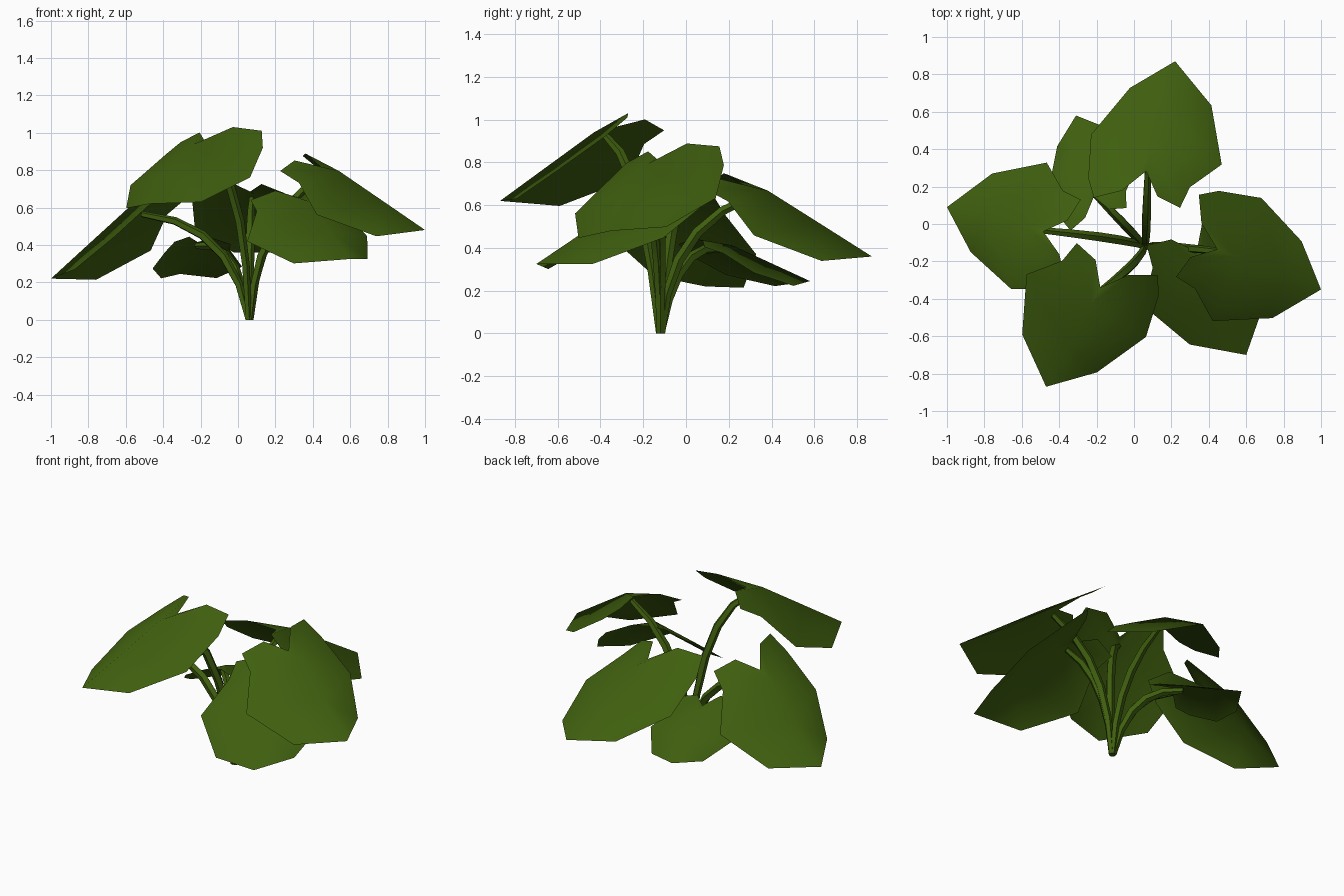
import bpy, bmesh, math
from mathutils import Vector

cube = bpy.data.objects.get("Cube")
if cube:
    bpy.data.objects.remove(cube, do_unlink=True)

green = bpy.data.materials.new("leaf_green")
green.use_nodes = True
colour = (0.05, 0.114, 0.0045, 1)
green.diffuse_color = colour
bsdf = green.node_tree.nodes["Principled BSDF"]
bsdf.inputs["Base Color"].default_value = colour
bsdf.inputs["Roughness"].default_value = 0.8

# Heart-shaped blade: each half from tip to notch lobe (along, across, lift)
LEFT_HALF = [(0.514, 0.196, -0.098), (0.197, 0.333, -0.134), (-0.079, 0.288, -0.105),
             (-0.203, 0.233, -0.068), (-0.15, 0.1, -0.009)]
RIGHT_HALF = [(0.542, -0.25, -0.098), (0.228, -0.385, -0.128), (0.011, -0.25, -0.066),
              (-0.124, -0.227, -0.07), (-0.122, -0.094, -0.017)]
# Midrib from notch to tip
RIB = [(0, 0, 0), (0.1, 0, 0.034), (0.4, 0, 0.017), (0.69, 0, 0)]
LENGTH = 0.69


def finish(bm, name, angle):
    bmesh.ops.recalc_face_normals(bm, faces=bm.faces)
    mesh = bpy.data.meshes.new(name)
    bm.to_mesh(mesh)
    bm.free()
    mesh.materials.append(green)
    obj = bpy.data.objects.new(name, mesh)
    bpy.context.collection.objects.link(obj)
    bpy.ops.object.select_all(action="DESELECT")
    obj.select_set(True)
    bpy.context.view_layer.objects.active = obj
    bpy.ops.object.shade_smooth_by_angle(angle=math.radians(angle))


def leaf(name, notch, tip, side):
    """Place the folded blade from its notch to its tip, tilted along side."""
    u = (tip - notch).normalized()
    n = u.cross(Vector(side)).normalized()
    if n.z < 0:
        n = -n
    w = n.cross(u)
    size = (tip - notch).length / LENGTH
    bm = bmesh.new()

    def put(p):
        return bm.verts.new(notch + size * (u * p[0] + w * p[1] + n * p[2]))

    rib = [put(p) for p in RIB]
    for half in (LEFT_HALF, RIGHT_HALF):
        e = [put(p) for p in half]
        for f in ((rib[0], e[4], rib[1]), (rib[1], e[4], e[3]), (rib[1], e[3], e[2]),
                  (rib[1], e[2], e[1]), (rib[1], e[1], rib[2]),
                  (rib[2], e[1], e[0]), (rib[2], e[0], rib[3])):
            bm.faces.new(f)
    finish(bm, name, 60)


def stalk(name, start, bend, end, steps=5, sides=5):
    """Tapered tube along a quadratic curve."""
    a, b, c = Vector(start), Vector(bend), Vector(end)
    bm = bmesh.new()
    rings = []
    p = Vector((1, 0, 0))
    for i in range(steps + 1):
        t = i / steps
        centre = a * (1 - t) ** 2 + b * 2 * t * (1 - t) + c * t * t
        along = ((b - a) * (1 - t) + (c - b) * t).normalized() if i else Vector((0, 0, 1))
        p = (p - along * p.dot(along)).normalized()
        q = along.cross(p)
        r = 0.017 + 0.009 * math.sin(math.pi * t)
        rings.append([bm.verts.new(centre + r * (p * math.cos(k) + q * math.sin(k)))
                      for k in (math.tau * j / sides for j in range(sides))])
    for lo, hi in zip(rings, rings[1:]):
        for j in range(sides):
            k = (j + 1) % sides
            bm.faces.new((lo[j], lo[k], hi[k], hi[j]))
    bm.faces.new(rings[0][::-1])
    bm.faces.new(rings[-1])
    finish(bm, name, 40)


# name: notch, tip, side direction, stalk bend, stalk drop below the blade
PLANT = {
    "front": ((-0.18, -0.34, 0.96), (-0.47, -0.87, 0.62), (0.875, -0.47, 0.06),
              (0.04, -0.2, 0.8), 0.02),
    "back": ((0.065, 0.283, 0.685), (0.22, 0.87, 0.36), (0.68, -0.17, -0.02),
             (0.06, -0.09, 0.5), 0.02),
    "right": ((-0.485, -0.04, 0.64), (-1, 0.09, 0.22), (0.18, 0.7, -0.1),
              (-0.03, -0.08, 0.52), 0.05),
    "left_upper": ((0.445, -0.135, 0.815), (1, -0.35, 0.48), (0.275, 0.655, 0.07),
                   (0.1, -0.11, 0.6), 0.02),
    "left_lower": ((0.335, -0.148, 0.65), (0.6, -0.7, 0.325), (0.91, 0.43, 0.03),
                   (0.09, -0.12, 0.5), 0.02),
    "small_back": ((-0.215, 0.145, 0.415), (-0.31, 0.58, 0.245), (0.43, 0.09, 0.015),
                   (0, -0.05, 0.44), 0.01),
}
BASE = Vector((0.06, -0.12, 0))
for name, (notch, tip, side, bend, drop) in PLANT.items():
    notch, tip = Vector(notch), Vector(tip)
    leaf(name + "_leaf", notch, tip, side)
    # Stalks fan out slightly from the shared base and meet the leaf underside
    out = notch - BASE
    out.z = 0
    end = notch + (tip - notch) * 0.06 - Vector((0, 0, drop))
    stalk(name + "_stalk", BASE + out.normalized() * 0.006, bend, end)
